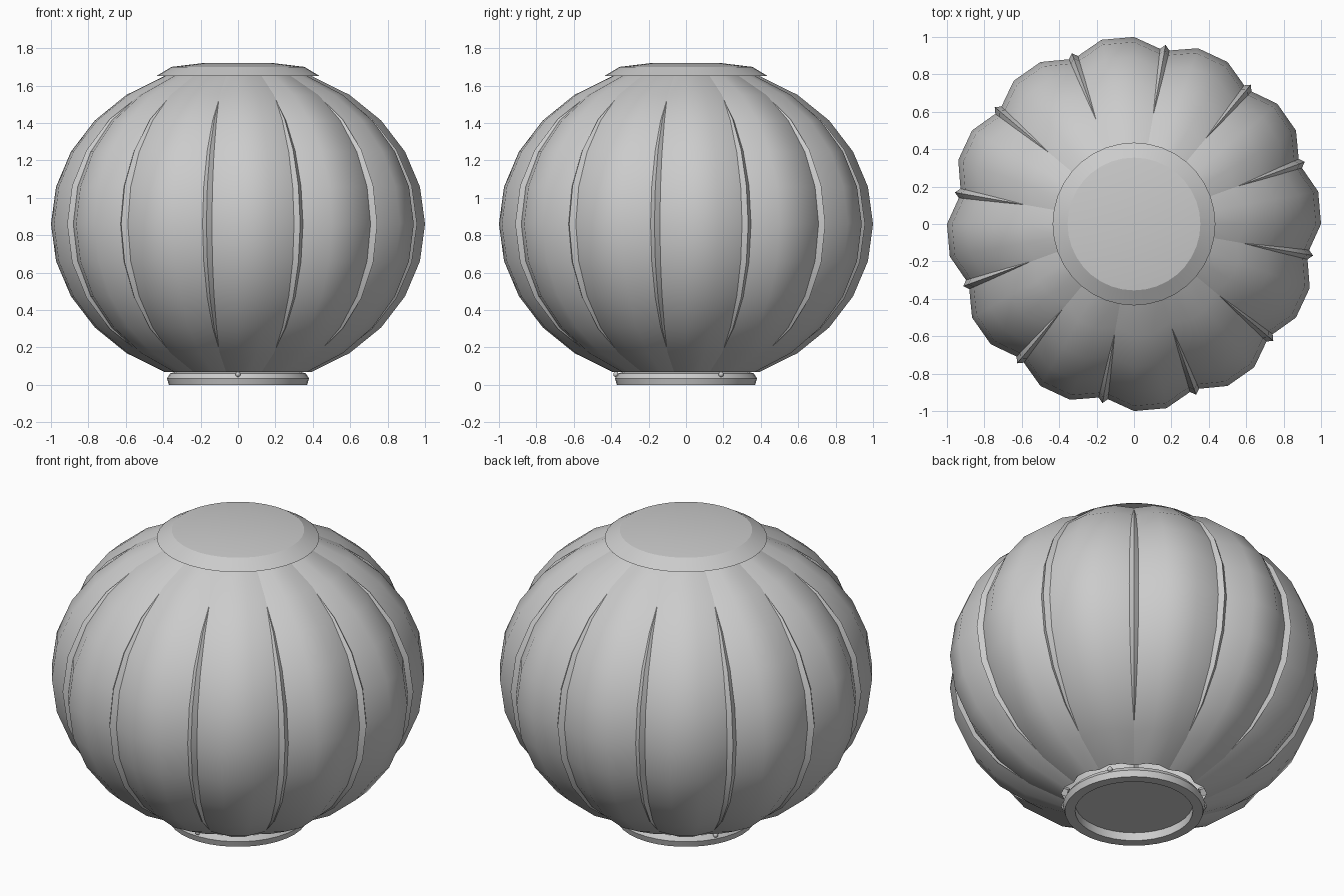
import bpy, bmesh
from math import sin, cos, radians, pi

if "Cube" in bpy.data.objects:
    bpy.data.objects.remove(bpy.data.objects["Cube"])

MID, HEIGHT = 0.86, 0.86      # centre height and vertical radius of the shade
STEP, RINGS = 13.35, 5        # degrees between shade rings, rings each way
VALLEY = 0.94                 # radius factor at the grooves between lobes


def finish(name, bm, angle=30, recalc=True):
    if recalc:
        bmesh.ops.recalc_face_normals(bm, faces=bm.faces)
    mesh = bpy.data.meshes.new(name)
    bm.to_mesh(mesh)
    bm.free()
    obj = bpy.data.objects.new(name, mesh)
    bpy.context.collection.objects.link(obj)
    bpy.ops.object.select_all(action='DESELECT')
    obj.select_set(True)
    bpy.context.view_layer.objects.active = obj
    if angle:
        bpy.ops.object.shade_smooth_by_angle(angle=radians(angle))
    return obj


def lathe(name, profile, segments=36, angle=20):
    """Spin an (r, z) profile about z; open ends are closed with discs."""
    bm = bmesh.new()
    rings = [[bm.verts.new((r * cos(2 * pi * i / segments),
                            r * sin(2 * pi * i / segments), z))
              for i in range(segments)] for r, z in profile]
    for a, b in zip(rings, rings[1:]):
        for i in range(segments):
            j = (i + 1) % segments
            bm.faces.new((a[i], a[j], b[j], b[i]))
    bm.faces.new(rings[0])
    bm.faces.new(rings[-1])
    return finish(name, bm, angle)


# Lobed shade: 36 columns, every third one pulled in to form a sharp groove
bm = bmesh.new()
rows = []
for k in range(-RINGS, RINGS + 1):
    phi = radians(k * STEP)
    row = []
    for i in range(36):
        r = cos(phi) * (VALLEY if i % 3 == 2 else 1.0)
        t = radians(10 * i)
        row.append(bm.verts.new((r * cos(t), r * sin(t), MID + HEIGHT * sin(phi))))
    rows.append(row)
for a, b in zip(rows, rows[1:]):
    for i in range(36):
        j = (i + 1) % 36
        f = bm.faces.new((a[i], a[j], b[j], b[i]))
        f.smooth = True
        if i % 3 == 2:
            bm.edges.get((a[i], b[i])).smooth = False
finish("lobed_shade", bm, angle=None)

# Ribs: diamond section following each groove, sinking in towards the ends
W = 0.027
bm = bmesh.new()
for n in range(12):
    t = radians(20 + 30 * n)
    sections = []
    for k in range(-RINGS, RINGS + 1):
        phi = radians(k * STEP)
        r = VALLEY * cos(phi)
        z = HEIGHT * sin(phi)
        off = 0.005 - 0.035 * (k / 4) ** 2
        sec = []
        for du, dv in ((W, 0), (0, W), (-W, 0), (0, -W)):
            out = off + du
            rr, zz = r + out * cos(phi), z + out * sin(phi)
            sec.append(bm.verts.new((rr * cos(t) - dv * sin(t),
                                     rr * sin(t) + dv * cos(t), MID + zz)))
        sections.append(sec)
    for a, b in zip(sections, sections[1:]):
        for i in range(4):
            j = (i + 1) % 4
            bm.faces.new((a[i], a[j], b[j], b[i]))
    bm.faces.new(sections[0])
    bm.faces.new(sections[-1])
finish("ribs", bm, 30)

# Top cap: chamfered edge and shallow crown
lathe("top_cap", [(0.38, 1.65), (0.435, 1.652), (0.355, 1.70), (0.19, 1.72)], angle=15)

# Base collar with a recessed underside
lathe("base_collar", [(0.315, 0.048), (0.315, 0.0), (0.37, 0.0),
                      (0.38, 0.035), (0.362, 0.062), (0.33, 0.07)])

# Three small fixing screws around the collar
bm = bmesh.new()
for deg in (-90, 30, 150):
    t = radians(deg)
    geo = bmesh.ops.create_uvsphere(bm, u_segments=10, v_segments=6, radius=0.014)
    bmesh.ops.translate(bm, verts=geo["verts"],
                        vec=(0.375 * cos(t), 0.375 * sin(t), 0.056))
finish("fixing_screws", bm, 60)
